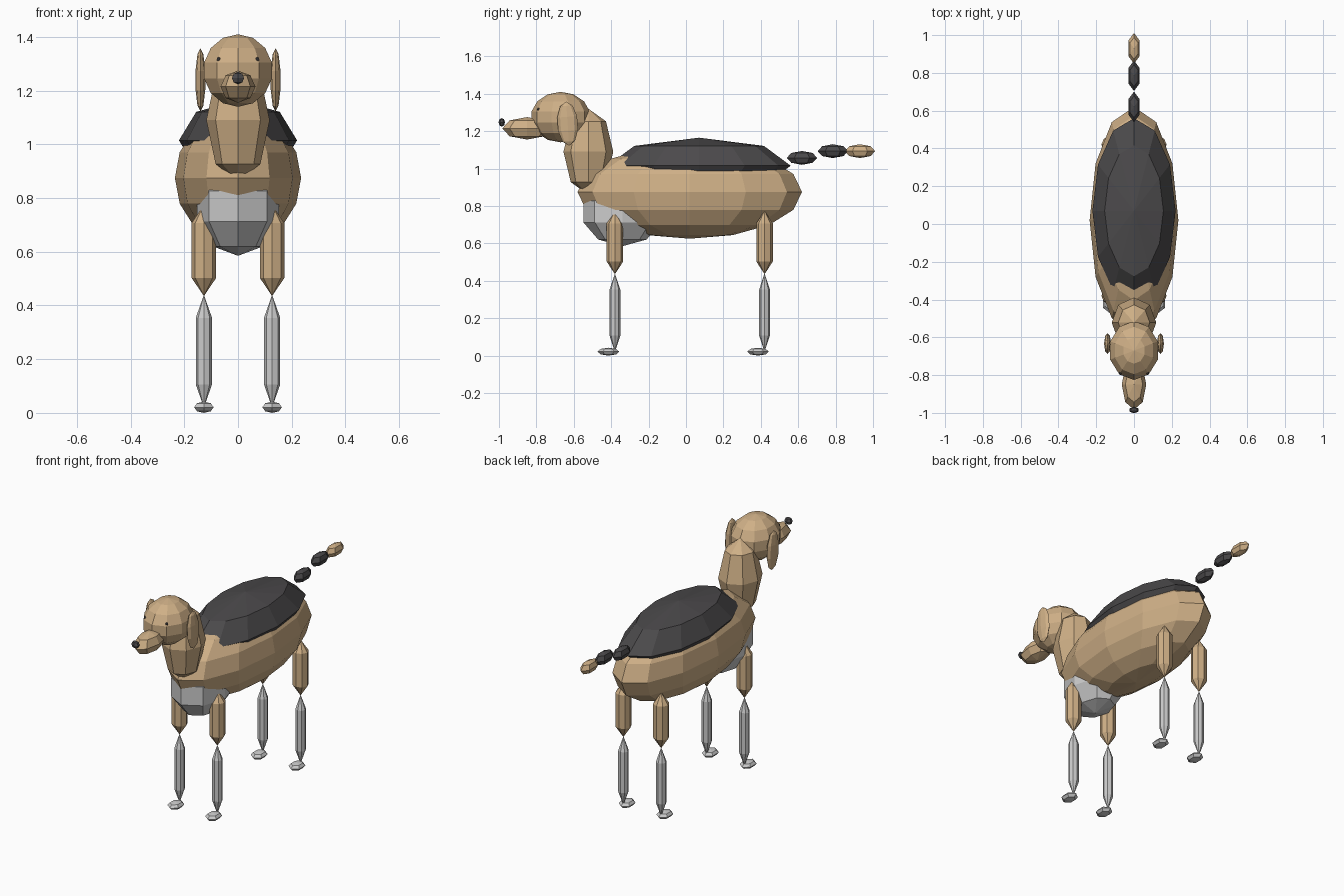
import bpy, bmesh, math
from mathutils import Vector, Matrix

if "Cube" in bpy.data.objects:
    bpy.data.objects.remove(bpy.data.objects["Cube"])


def material(name, rgb):
    m = bpy.data.materials.new(name)
    m.diffuse_color = (*rgb, 1)
    m.use_nodes = True
    m.node_tree.nodes["Principled BSDF"].inputs["Base Color"].default_value = m.diffuse_color
    return m


TAN = material("tan", (0.62, 0.43, 0.24))
DARK = material("dark", (0.07, 0.067, 0.07))


def blob(name, loc, radii, segs, rings, mat=None, tilt=0, stretch=1):
    """Faceted ellipsoid; stretch pushes the inner rings toward the poles."""
    bm = bmesh.new()
    bmesh.ops.create_uvsphere(bm, u_segments=segs, v_segments=rings, radius=1)
    for v in bm.verts:
        if abs(v.co.z) < 0.99:
            v.co.z *= stretch
        v.co = Vector([c * r for c, r in zip(v.co, radii)])
    bmesh.ops.rotate(bm, verts=bm.verts, cent=(0, 0, 0),
                     matrix=Matrix.Rotation(math.radians(tilt), 3, 'X'))
    mesh = bpy.data.meshes.new(name)
    bm.to_mesh(mesh)
    bm.free()
    if mat:
        mesh.materials.append(mat)
    ob = bpy.data.objects.new(name, mesh)
    ob.location = loc
    bpy.context.collection.objects.link(ob)
    return ob


# Trunk: body, dark saddle, pale chest, neck
blob("body", (0, 0.02, 0.875), (0.235, 0.60, 0.25), 12, 8, TAN)
blob("saddle", (0, 0.07, 1.015), (0.22, 0.49, 0.15), 12, 4, DARK)
blob("chest", (0, -0.34, 0.77), (0.16, 0.22, 0.185), 8, 5)
blob("neck", (0, -0.522, 1.09), (0.118, 0.133, 0.23), 8, 4, TAN)

# Head: skull, snout, nose
blob("head", (0, -0.67, 1.275), (0.136, 0.160, 0.135), 10, 7, TAN)
blob("snout", (0, -0.85, 1.215), (0.065, 0.132, 0.06), 8, 4, TAN)
blob("nose", (0, -0.985, 1.247), (0.026, 0.0173, 0.023), 6, 4, DARK)

# Tail: two dark pieces and a tan tip
for i, (y, z, mat) in enumerate([(0.62, 1.057, DARK), (0.785, 1.093, DARK),
                                 (0.93, 1.093, TAN)]):
    blob(f"tail_{i + 1}", (0, y, z), (0.035, 0.081, 0.037), 6, 4, mat)

for side, s in (("left", 1), ("right", -1)):
    # Ears and eyes
    blob(f"ear_{side}", (s * 0.14, -0.633, 1.24), (0.019, 0.056, 0.118), 8, 5, TAN, tilt=4)
    blob(f"eye_{side}", (s * 0.071, -0.787, 1.315), (0.010, 0.010, 0.010), 6, 4, DARK)
    # Legs and feet
    for end, y in (("front", -0.38), ("back", 0.42)):
        x = s * 0.127
        blob(f"{end}_thigh_{side}", (x, y, 0.605), (0.053, 0.051, 0.17), 8, 3, TAN, stretch=1.2)
        blob(f"{end}_shin_{side}", (x, y, 0.23), (0.035, 0.033, 0.21), 8, 3, stretch=1.18)
        blob(f"{end}_foot_{side}", (x, y - 0.035, 0.021), (0.042, 0.058, 0.021), 6, 4)
